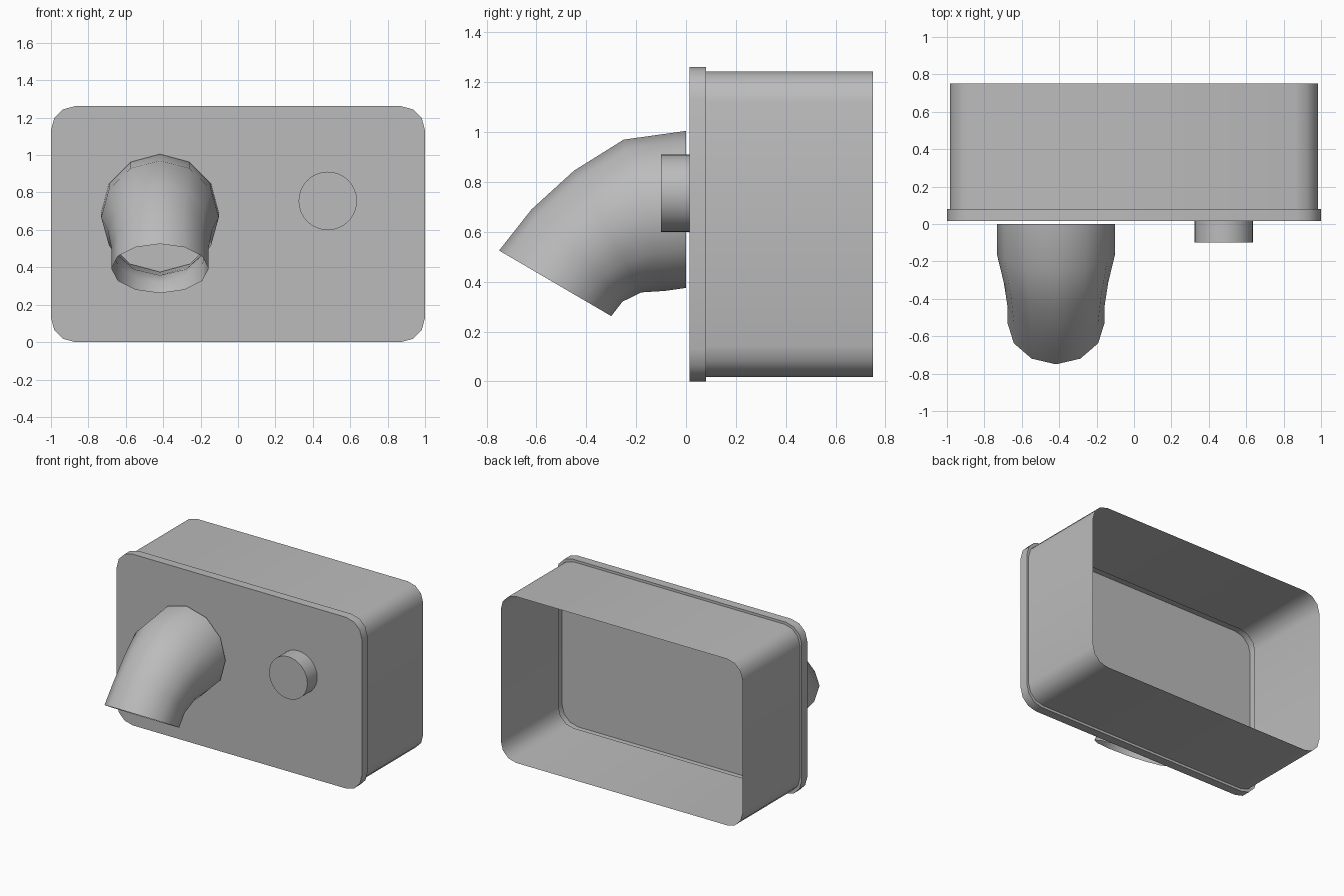
import bpy, bmesh
from math import sin, cos, pi, radians
from mathutils import Vector

cube = bpy.data.objects.get("Cube")
if cube:
    bpy.data.objects.remove(cube)

# Single grey material
grey = bpy.data.materials.new("grey")
grey.use_nodes = True
colour = (0.5, 0.5, 0.5, 1)
grey.diffuse_color = colour
grey.node_tree.nodes["Principled BSDF"].inputs["Base Color"].default_value = colour


def loft(name, rings, cap_start=False, cap_end=False):
    """Skin a series of equal rings into one smooth-shaded surface."""
    bm = bmesh.new()
    loops = [[bm.verts.new(p) for p in ring] for ring in rings]
    n = len(loops[0])
    for a, b in zip(loops, loops[1:]):
        for i in range(n):
            j = (i + 1) % n
            bm.faces.new((a[i], a[j], b[j], b[i]))
    if cap_start:
        bm.faces.new(loops[0][::-1])
    if cap_end:
        bm.faces.new(loops[-1])
    bmesh.ops.recalc_face_normals(bm, faces=bm.faces)
    mesh = bpy.data.meshes.new(name)
    bm.to_mesh(mesh)
    bm.free()
    mesh.materials.append(grey)
    obj = bpy.data.objects.new(name, mesh)
    bpy.context.collection.objects.link(obj)
    bpy.ops.object.select_all(action="DESELECT")
    obj.select_set(True)
    bpy.context.view_layer.objects.active = obj
    bpy.ops.object.shade_smooth_by_angle(angle=radians(40))
    return obj


def rounded_rect(y, half_w, half_h, r, mid_z=0.631, steps=3):
    ring = []
    for q, (sx, sz) in enumerate(((1, 1), (-1, 1), (-1, -1), (1, -1))):
        for k in range(steps + 1):
            a = (q + k / steps) * pi / 2
            ring.append((sx * (half_w - r) + r * cos(a), y,
                         mid_z + sz * (half_h - r) + r * sin(a)))
    return ring


def circle(centre, r, up, sides):
    side = Vector((1, 0, 0))
    return [Vector(centre) + side * r * sin(2 * pi * i / sides)
            + up * r * cos(2 * pi * i / sides) for i in range(sides)]


# Thin housing: front plate, raised rim, then walls open at the back
loft("housing", [
    rounded_rect(0.015, 1.0, 0.631, 0.13),
    rounded_rect(0.08, 1.0, 0.631, 0.13),
    rounded_rect(0.08, 0.985, 0.613, 0.125),
    rounded_rect(0.75, 0.985, 0.613, 0.125),
], cap_start=True)

# Tapering bent spout, each ring given by its top and bottom (y, z)
spout_profile = [
    ((0.0, 1.005), (0.0, 0.375)),
    ((-0.25, 0.97), (-0.085, 0.363)),
    ((-0.45, 0.845), (-0.18, 0.357)),
    ((-0.62, 0.69), (-0.255, 0.32)),
    ((-0.75, 0.525), (-0.30, 0.262)),
]
rings = []
for top, bottom in spout_profile:
    t, b = Vector((-0.417, *top)), Vector((-0.417, *bottom))
    rings.append(circle((t + b) / 2, (t - b).length / 2, (t - b).normalized(), 12))
loft("spout", rings)

# Round button on the front plate
up = Vector((0, 0, 1))
loft("button", [circle((0.48, y, 0.755), 0.156, up, 32) for y in (-0.1, 0.015)],
     cap_start=True)
